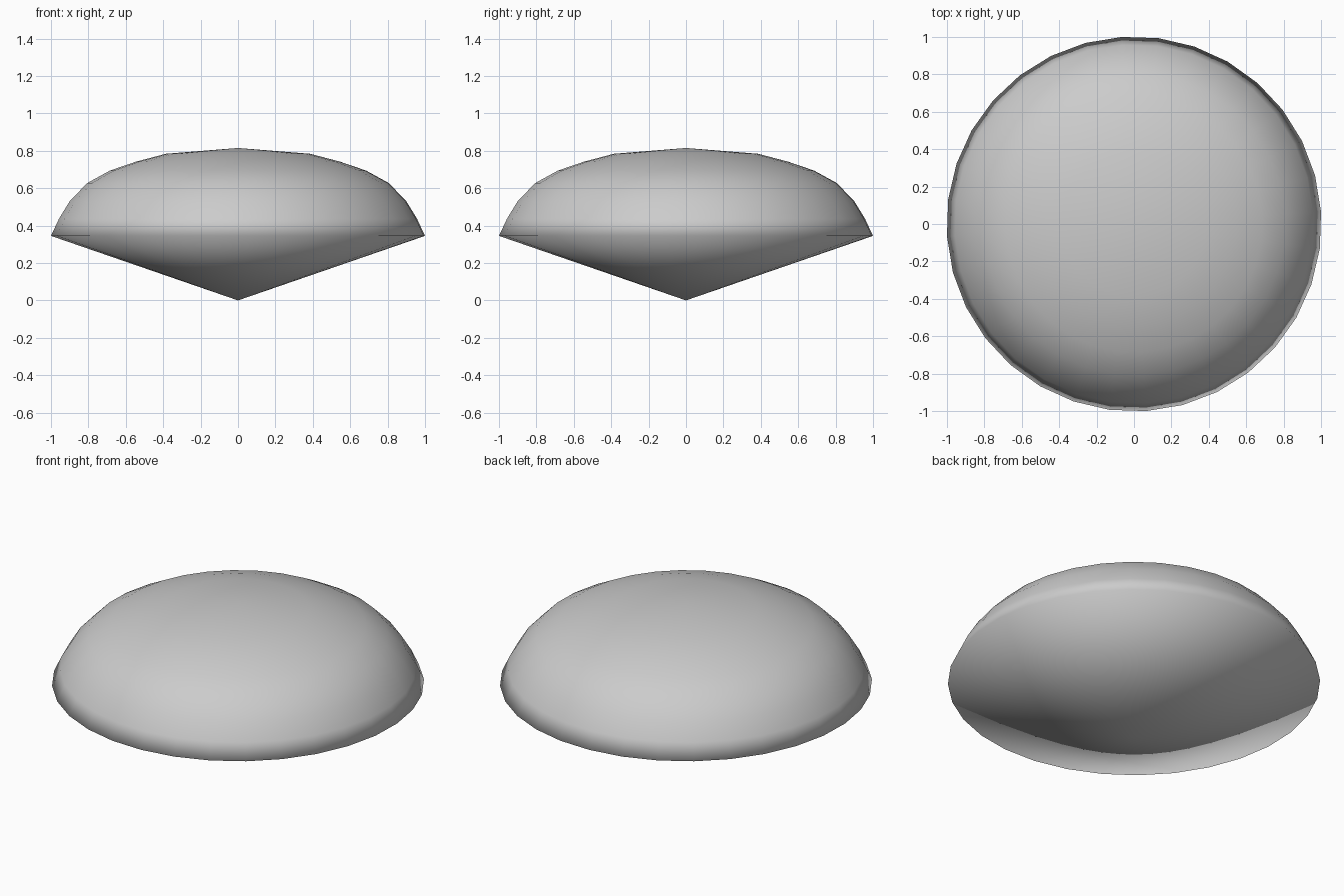
import bpy, bmesh, math

if "Cube" in bpy.data.objects:
    bpy.data.objects.remove(bpy.data.objects["Cube"])

SEGMENTS = 32
TURN = math.radians(3.75)
SCALE = 1 / math.cos(TURN)      # so the 32-gon spans exactly 2 units

# Profile rings (radius, height) from the sharp rim up the dome
RIM_TO_TOP = [(1.0, 0.345), (0.957, 0.437), (0.90, 0.53), (0.807, 0.627),
              (0.685, 0.694), (0.545, 0.742), (0.385, 0.784)]
BOTTOM, TOP = 0.0, 0.815


def ring(bm, radius, z):
    angles = [TURN + 2 * math.pi * i / SEGMENTS for i in range(SEGMENTS)]
    return [bm.verts.new((radius * SCALE * math.cos(a), radius * SCALE * math.sin(a), z))
            for a in angles]


bm = bmesh.new()
rings = [ring(bm, r, z) for r, z in RIM_TO_TOP]
low = bm.verts.new((0, 0, BOTTOM))
high = bm.verts.new((0, 0, TOP))

for i in range(SEGMENTS):
    j = (i + 1) % SEGMENTS
    # Conical underside and shallow crown
    bm.faces.new((low, rings[0][j], rings[0][i]))
    bm.faces.new((high, rings[-1][i], rings[-1][j]))
    # Dome bands
    for a, b in zip(rings, rings[1:]):
        bm.faces.new((a[i], a[j], b[j], b[i]))

# Smooth throughout, the rim included
for f in bm.faces:
    f.smooth = True

mesh = bpy.data.meshes.new("domed_cap")
bm.to_mesh(mesh)
bm.free()
cap = bpy.data.objects.new("domed_cap", mesh)
bpy.context.collection.objects.link(cap)
